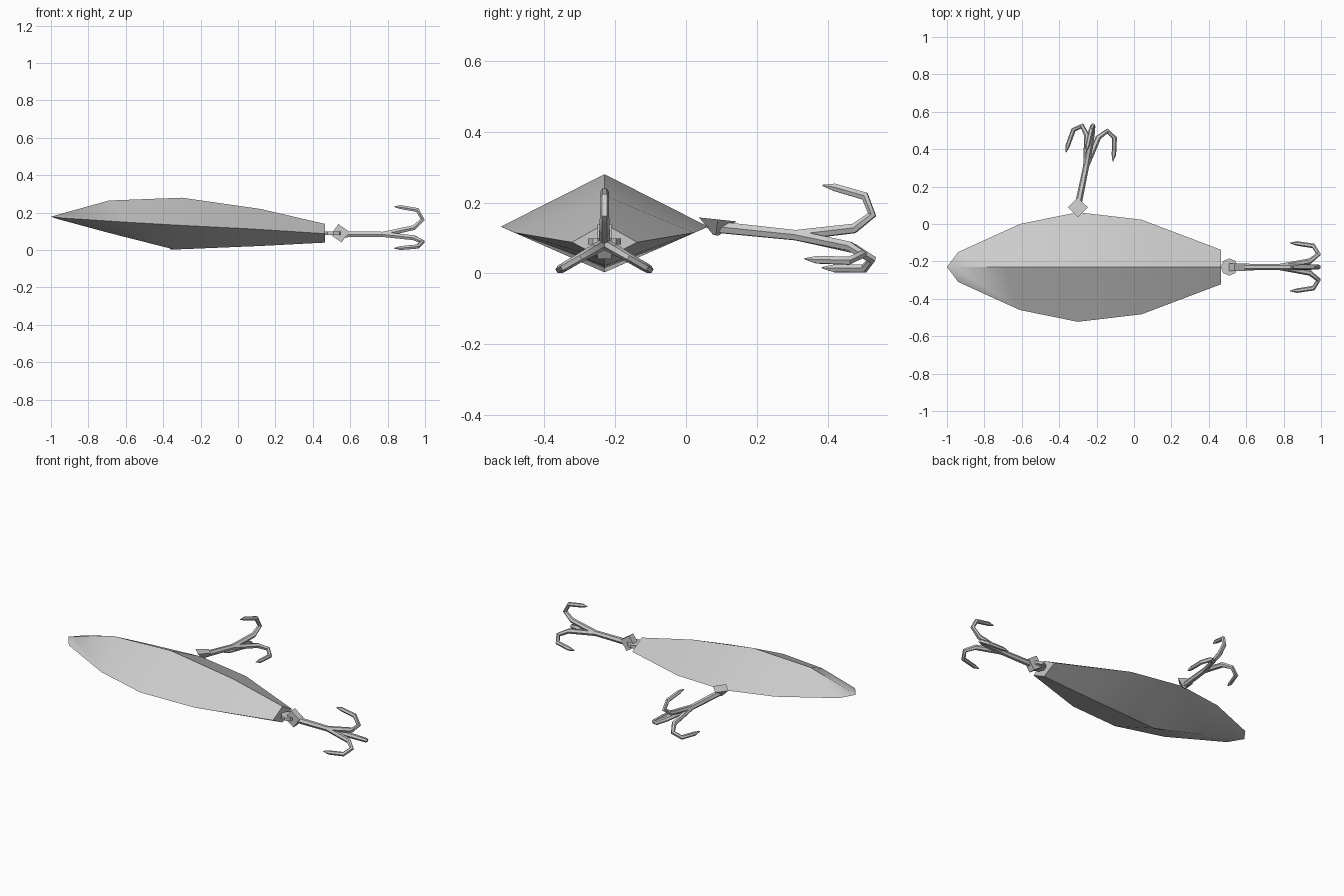
import bpy, bmesh, math
from mathutils import Vector, Matrix

cube = bpy.data.objects.get("Cube")
if cube:
    bpy.data.objects.remove(cube, do_unlink=True)

grey = bpy.data.materials.new("plain_grey")
grey.use_nodes = True
tone = (0.6, 0.6, 0.6, 1)
grey.diffuse_color = tone
grey.node_tree.nodes["Principled BSDF"].inputs["Base Color"].default_value = tone

MID_Y = -0.23


def add_mesh(name, bm, place=Matrix(), smooth=None):
    bmesh.ops.recalc_face_normals(bm, faces=bm.faces)
    mesh = bpy.data.meshes.new(name)
    bm.to_mesh(mesh)
    bm.free()
    mesh.transform(place)
    mesh.materials.append(grey)
    obj = bpy.data.objects.new(name, mesh)
    bpy.context.collection.objects.link(obj)
    if smooth:
        bpy.ops.object.select_all(action="DESELECT")
        obj.select_set(True)
        bpy.context.view_layer.objects.active = obj
        bpy.ops.object.shade_smooth_by_angle(angle=math.radians(smooth))
    return obj


# Body: diamond sections, each (side x, half width, side z, top x, top z, keel x, keel z)
sections = [
    (-0.94, 0.08, 0.172, -0.96, 0.19, -0.96, 0.165),
    (-0.61, 0.23, 0.15, -0.69, 0.265, -0.69, 0.092),
    (-0.30, 0.293, 0.132, -0.30, 0.28, -0.34, 0.003),
    (0.04, 0.253, 0.115, 0.12, 0.22, 0.12, 0.022),
    (0.465, 0.092, 0.088, 0.465, 0.14, 0.465, 0.04),
]
bm = bmesh.new()
nose = bm.verts.new((-1, MID_Y, 0.178))
rings = []
for sx, w, sz, tx, tz, kx, kz in sections:
    points = [(sx, w, sz), (tx, 0, tz), (sx, -w, sz), (kx, 0, kz)]
    rings.append([bm.verts.new((x, y + MID_Y, z)) for x, y, z in points])
for k in range(4):
    n = (k + 1) % 4
    bm.faces.new((nose, rings[0][k], rings[0][n]))
    for a, b in zip(rings, rings[1:]):
        bm.faces.new((a[k], b[k], b[n], a[n]))
bm.faces.new(rings[-1])
add_mesh("lure_body", bm, smooth=35)


# Links: small few-sided plates and cones
def link(name, sides, r1, r2, depth, place):
    bm = bmesh.new()
    bmesh.ops.create_cone(bm, cap_ends=True, segments=sides, radius1=r1, radius2=r2, depth=depth)
    add_mesh(name, bm, place)


link("rear_ring", 8, 0.046, 0.046, 0.018, Matrix.Translation((0.51, MID_Y, 0.09)))
link("rear_link", 4, 0.05, 0.05, 0.04,
     Matrix.Translation((0.545, MID_Y, 0.09)) @ Matrix.Rotation(math.pi / 2, 4, "X")
     @ Matrix.Rotation(math.radians(10), 4, "Z"))
link("side_link", 4, 0.008, 0.053, 0.045,
     Matrix.Translation((-0.30, 0.087, 0.13)) @ Matrix.Rotation(math.radians(-6), 4, "X"))


# Hooks: a shank along local x, splitting into three bent prongs
def rod(name, points, radii, place):
    bm = bmesh.new()
    pts = [Vector(p) for p in points]
    normal = (pts[-1] - pts[0]).cross(pts[1] - pts[0])
    normal = normal.normalized() if normal.length > 1e-6 else Vector((0, 1, 0))
    loops = []
    for i, (p, r) in enumerate(zip(pts, radii)):
        t = (pts[min(i + 1, len(pts) - 1)] - pts[max(i - 1, 0)]).normalized()
        side = normal.cross(t)
        loops.append([bm.verts.new(p + r * (math.cos(a) * normal + math.sin(a) * side))
                      for a in (math.tau * k / 6 for k in range(6))])
    for a, b in zip(loops, loops[1:]):
        for k in range(6):
            n = (k + 1) % 6
            bm.faces.new((a[k], a[n], b[n], b[k]))
    bm.faces.new(loops[0])
    bm.faces.new(loops[-1])
    add_mesh(name, bm, place, smooth=40)


prong = [(0.22, 0), (0.385, 0.036), (0.432, 0.08), (0.405, 0.13), (0.315, 0.146), (0.28, 0.148)]
prong_radii = [0.016, 0.015, 0.013, 0.013, 0.012, 0.002]


def hook(name, place):
    rod(name + "_shank", [(0, 0, 0), (0.24, 0, 0)], [0.018, 0.016], place)
    for i in range(3):
        a = math.tau * i / 3
        path = [(x, r * math.sin(a), r * math.cos(a)) for x, r in prong]
        rod(f"{name}_prong_{i + 1}", path, prong_radii, place)


hook("rear_hook", Matrix.Translation((0.555, MID_Y, 0.084)))

along = Vector((0.2, 0.97, -0.1)).normalized()
up = Vector((-0.1, 0, 1))
across = up.cross(along).normalized()
up = along.cross(across)
frame = Matrix((along, across, up)).transposed().to_4x4()
hook("side_hook", Matrix.Translation((-0.30, 0.095, 0.13)) @ frame)
